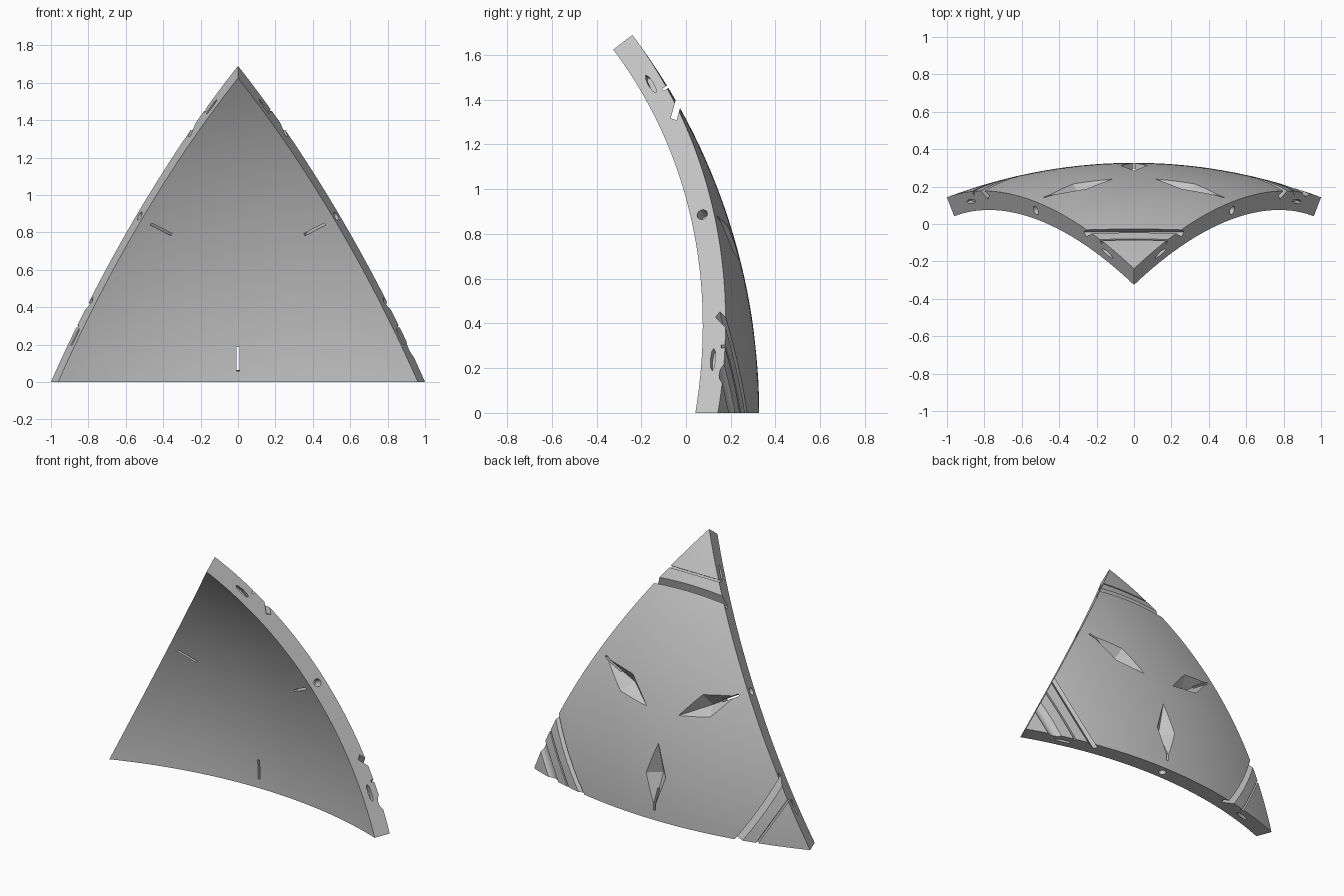
import bpy, bmesh
from math import sin, cos, atan, atan2, radians, sqrt
from mathutils import Matrix, Vector

old = bpy.data.objects.get("Cube")
if old:
    bpy.data.objects.remove(old, do_unlink=True)

# Proportions: one spherical triangle panel, radial sides, sphere centre on z = 0
D = 2.618
R = sqrt(D * D + 1)
INNER = 0.9615
CENTRE_Y = 0.327 - R
TOP_Y = D - 1 / D
corners = [Vector((-1, D, 0)), Vector((1, D, 0)),
           Vector((0, TOP_Y, sqrt(R * R - TOP_Y * TOP_Y)))]
axis = sum(corners, Vector()).normalized()
MID_LAT = atan2(axis.z, axis.y)
TOP_LAT = atan2(corners[2].z, corners[2].y)
HALF_EDGE = atan(1 / D)
N = 40

grey = bpy.data.materials.new("grey")
grey.use_nodes = True
grey.diffuse_color = (0.55, 0.55, 0.55, 1)
grey.node_tree.nodes["Principled BSDF"].inputs["Base Color"].default_value = (0.55, 0.55, 0.55, 1)


def finish(bm, name):
    bmesh.ops.recalc_face_normals(bm, faces=bm.faces)
    mesh = bpy.data.meshes.new(name)
    bm.to_mesh(mesh)
    bm.free()
    obj = bpy.data.objects.new(name, mesh)
    bpy.context.collection.objects.link(obj)
    return obj


# Shell: outer and inner triangular grids joined by side walls
bm = bmesh.new()
layers = []
for radius in (R, R * INNER):
    grid = {}
    for i in range(N + 1):
        for j in range(N + 1 - i):
            p = corners[0] * i + corners[1] * j + corners[2] * (N - i - j)
            grid[i, j] = bm.verts.new(p.normalized() * radius)
    for i in range(N):
        for j in range(N - i):
            bm.faces.new((grid[i, j], grid[i + 1, j], grid[i, j + 1]))
            if i + j < N - 1:
                bm.faces.new((grid[i + 1, j], grid[i + 1, j + 1], grid[i, j + 1]))
    layers.append(grid)
rim = ([(i, 0) for i in range(N)] + [(N - j, j) for j in range(N)]
       + [(0, N - j) for j in range(N)])
for a, b in zip(rim, rim[1:] + rim[:1]):
    bm.faces.new((layers[0][a], layers[0][b], layers[1][b], layers[1][a]))
panel = finish(bm, "curved_panel")
panel.data.materials.append(grey)


# Frame on the outer surface at a latitude: x across, y towards top, z outward
def surface_frame(lat):
    out = Vector((0, cos(lat), sin(lat)))
    up = Vector((0, -sin(lat), cos(lat)))
    m = Matrix((Vector((1, 0, 0)), up, out)).transposed().to_4x4()
    return Matrix.Translation(out * R) @ m


def cut(kind, matrix, size, segments=24):
    bm = bmesh.new()
    if kind == "box":
        bmesh.ops.create_cube(bm, size=1)
    else:
        tip = 0 if kind == "pyramid" else 1
        bmesh.ops.create_cone(bm, cap_ends=True, segments=segments,
                              radius1=tip, radius2=1, depth=1)
    bmesh.ops.transform(bm, matrix=matrix @ Matrix.Diagonal((*size, 1)), verts=bm.verts)
    cutter = finish(bm, "cutter")
    cutter.hide_render = True
    mod = panel.modifiers.new("cut", "BOOLEAN")
    mod.operation = "DIFFERENCE"
    mod.solver = "EXACT"
    mod.object = cutter
    bpy.ops.object.modifier_apply(modifier=mod.name)
    bpy.data.objects.remove(cutter, do_unlink=True)


bpy.ops.object.select_all(action="DESELECT")
panel.select_set(True)
bpy.context.view_layer.objects.active = panel
move = Matrix.Translation
mid_r = R * (1 + INNER) / 2

for k in range(3):
    turn = Matrix.Rotation(radians(120 * k), 4, axis)

    # Diamond pocket with a thin slot through its outer end
    m = turn @ surface_frame(MID_LAT - 0.335 / R)
    cut("pyramid", m @ move((0, 0, -0.035)), (0.08, 0.25, 0.09), 4)
    m = turn @ surface_frame(MID_LAT - 0.495 / R)
    cut("box", m @ move((0, 0, -0.054)), (0.014, 0.13, 0.2))

    # Slanted notch and fine line across the corner
    m = turn @ surface_frame(TOP_LAT - 0.37 / R)
    cut("box", m @ Matrix.Rotation(radians(-45), 4, "X"), (0.7, 0.028, 0.14))
    m = turn @ surface_frame(TOP_LAT - 0.28 / R)
    cut("box", m, (0.6, 0.012, 0.05))

    # Round channel on the left corner only
    if (turn @ corners[2]).x > 0.5:
        m = turn @ surface_frame(TOP_LAT - 0.165 / R)
        cut("rod", m @ move((0, 0, 0.03)) @ Matrix.Rotation(radians(90), 4, "Y"),
            (0.05, 0.05, 0.6), 48)

    # Peg hole and two lens recesses in each side wall
    cut("rod", turn @ move((0, mid_r, 0)), (0.024, 0.024, 0.13))
    for side in (-1, 1):
        m = turn @ Matrix.Rotation(side * (HALF_EDGE - 0.27 / R), 4, "Z")
        cut("rod", m @ move((0, mid_r, 0)), (0.055, 0.012, 0.06), 8)

panel.data.transform(move((0, CENTRE_Y, 0)))
bpy.ops.object.shade_smooth_by_angle(angle=radians(25))
